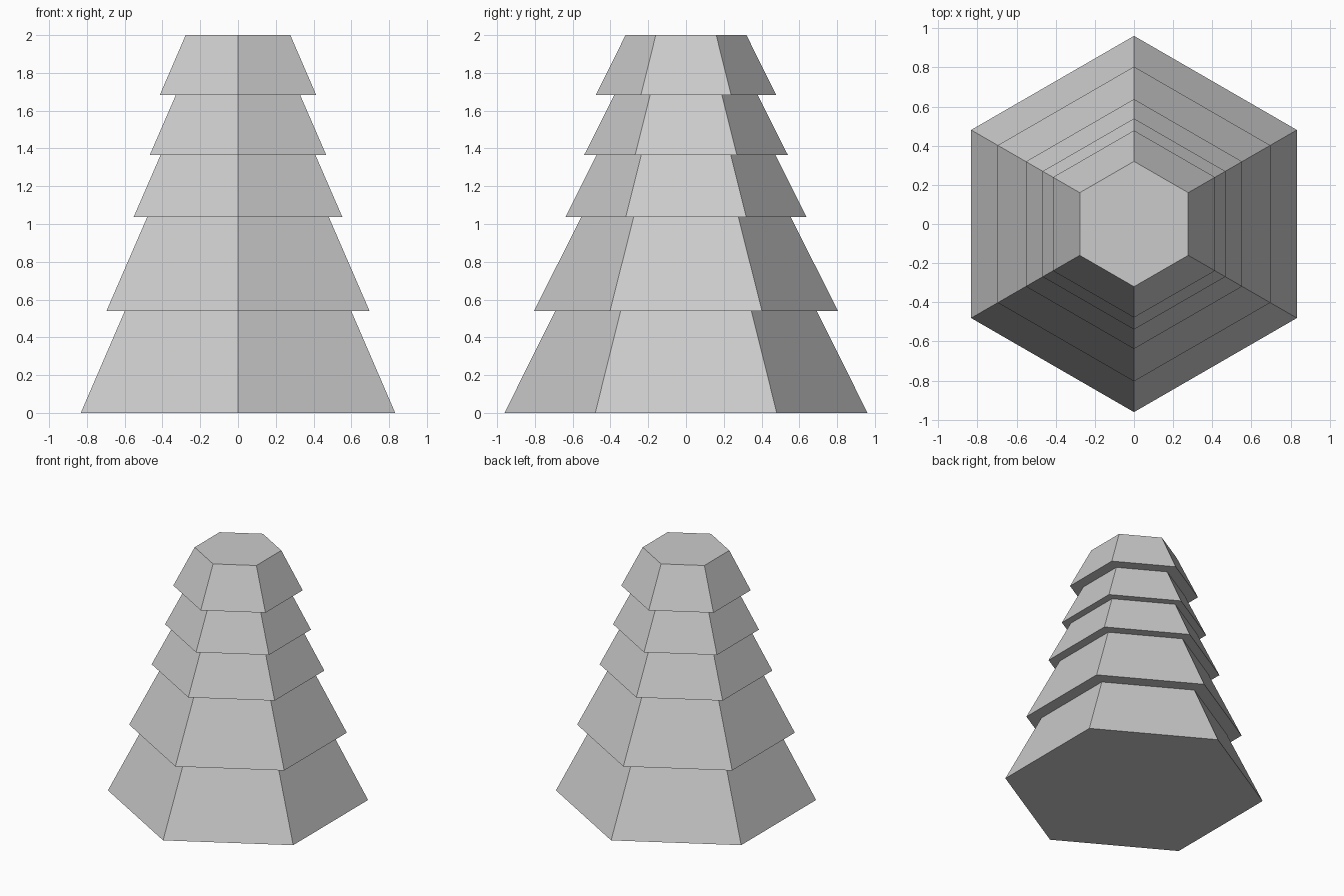
import bpy, bmesh
from math import sin, cos, pi

if "Cube" in bpy.data.objects:
    bpy.data.objects.remove(bpy.data.objects["Cube"])

SIDES = 6
# Each tier: bottom z, top z, lower radius, upper radius
TIERS = [
    (0.00, 0.54, 0.961, 0.692),
    (0.54, 1.037, 0.804, 0.555),
    (1.037, 1.366, 0.638, 0.473),
    (1.366, 1.683, 0.539, 0.380),
    (1.683, 2.00, 0.478, 0.320),
]

# Stepped outline, bottom to top
profile = [p for z0, z1, r0, r1 in TIERS for p in ((r0, z0), (r1, z1))]

bm = bmesh.new()
rings = []
for r, z in profile:
    rings.append([bm.verts.new((r * cos(pi / 2 + i * 2 * pi / SIDES),
                                r * sin(pi / 2 + i * 2 * pi / SIDES), z))
                  for i in range(SIDES)])

# Sloped sides and overhanging undersides
for a, b in zip(rings, rings[1:]):
    for i in range(SIDES):
        j = (i + 1) % SIDES
        bm.faces.new((a[i], a[j], b[j], b[i]))

# Base and flat top
bm.faces.new(rings[0][::-1])
bm.faces.new(rings[-1])
bmesh.ops.recalc_face_normals(bm, faces=bm.faces[:])

mesh = bpy.data.meshes.new("tiered_tree_foliage")
bm.to_mesh(mesh)
bm.free()
foliage = bpy.data.objects.new("tiered_tree_foliage", mesh)
bpy.context.collection.objects.link(foliage)
